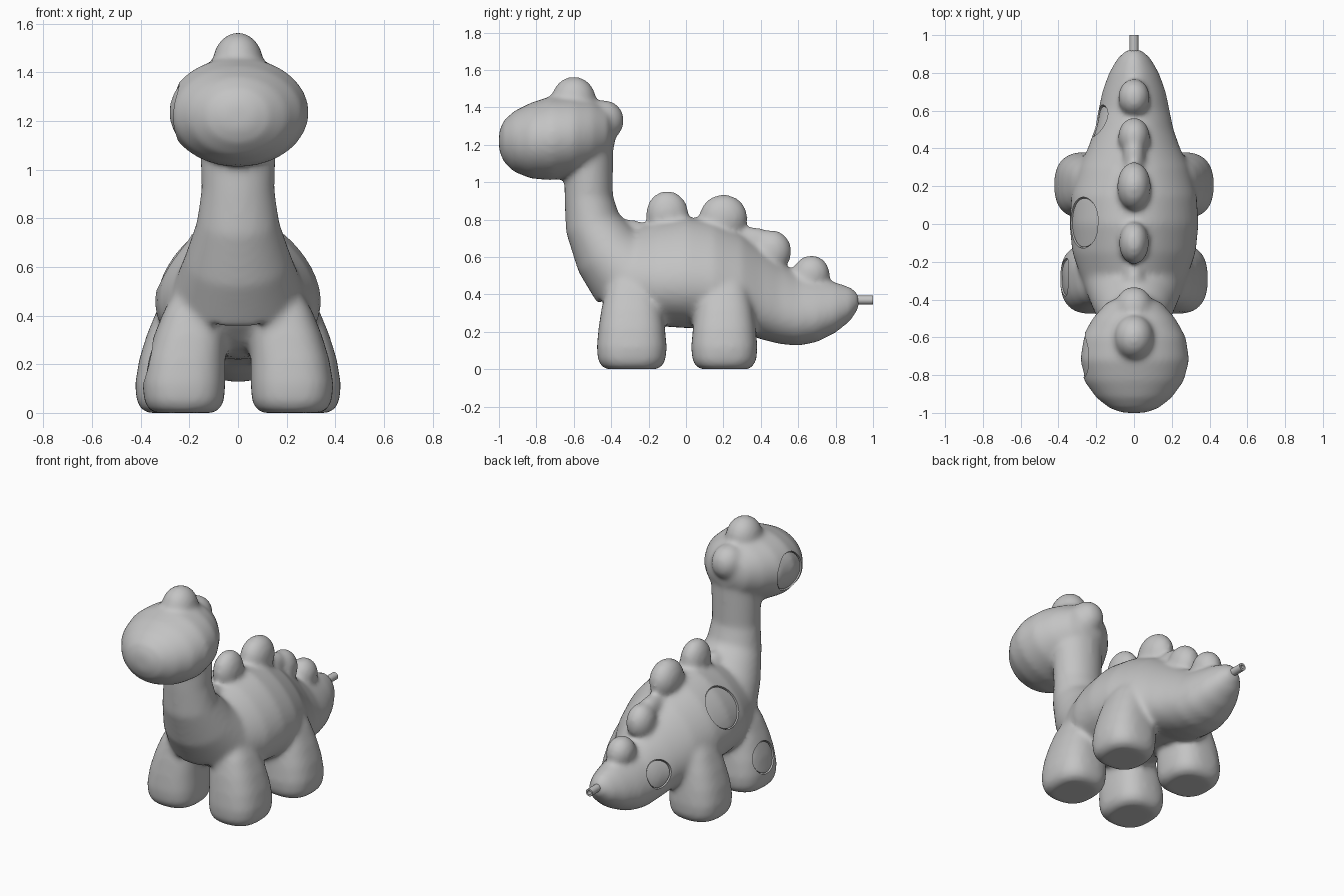
import bpy, bmesh
from math import sin, cos, tau, radians, copysign
from mathutils import Vector, Matrix
from mathutils.bvhtree import BVHTree

cube = bpy.data.objects.get("Cube")
if cube:
    bpy.data.objects.remove(cube)

grey = bpy.data.materials.new("plain grey")
grey.use_nodes = True
grey.diffuse_color = (0.55, 0.55, 0.55, 1)
grey.node_tree.nodes["Principled BSDF"].inputs["Base Color"].default_value = grey.diffuse_color

X, Y, Z = Vector((1, 0, 0)), Vector((0, 1, 0)), Vector((0, 0, 1))
SEGMENTS = 40


def make_object(name, bm):
    bmesh.ops.recalc_face_normals(bm, faces=bm.faces)
    mesh = bpy.data.meshes.new(name)
    bm.to_mesh(mesh)
    bm.free()
    mesh.materials.append(grey)
    obj = bpy.data.objects.new(name, mesh)
    bpy.context.collection.objects.link(obj)
    return obj


def bake(obj):
    """Replace the mesh by the result of the modifiers."""
    bpy.context.view_layer.update()
    graph = bpy.context.evaluated_depsgraph_get()
    mesh = bpy.data.meshes.new_from_object(obj.evaluated_get(graph))
    obj.modifiers.clear()
    obj.data = mesh
    if not mesh.materials:
        mesh.materials.append(grey)


def loft(bm, rings):
    """Closed skin over rings of (centre, u, v, egg, power)."""
    loops = []
    for centre, u, v, egg, power in rings:
        loop = []
        for i in range(SEGMENTS):
            c, s = cos(tau * i / SEGMENTS), sin(tau * i / SEGMENTS)
            a = copysign(abs(c) ** (2 / power), c) * (1 - egg * s)
            b = copysign(abs(s) ** (2 / power), s)
            loop.append(bm.verts.new(centre + u * a + v * b))
        loops.append(loop)
    for low, high in zip(loops, loops[1:]):
        for i in range(SEGMENTS):
            j = (i + 1) % SEGMENTS
            bm.faces.new((low[i], low[j], high[j], high[i]))
    bm.faces.new(loops[0][::-1])
    bm.faces.new(loops[-1])


def long_loft(bm, sections, egg):
    """Sections along y: (y, bottom, top, half width)."""
    loft(bm, [(Vector((0, y, (lo + hi) / 2)), X * w, Z * (hi - lo) / 2, egg, 2)
              for y, lo, hi, w in sections])


def ball(bm, y, z, rx, ry, rz):
    bmesh.ops.create_uvsphere(bm, u_segments=24, v_segments=16, radius=1,
                              matrix=Matrix.Translation((0, y, z)) @ Matrix.Diagonal((rx, ry, rz, 1)))


bm = bmesh.new()

# Torso and tail
long_loft(bm, [(-.44, .45, .6, .08), (-.4, .36, .66, .18), (-.3, .27, .74, .27),
               (-.15, .23, .79, .32), (0, .22, .815, .335), (.15, .215, .79, .325),
               (.3, .195, .725, .285), (.4, .16, .65, .24), (.5, .135, .575, .205),
               (.6, .125, .51, .185), (.7, .145, .485, .165), (.8, .195, .465, .13),
               (.88, .26, .44, .085), (.925, .33, .4, .035)], 0.22)

# Head
long_loft(bm, [(-1, 1.17, 1.27, .06), (-.975, 1.11, 1.33, .13), (-.92, 1.055, 1.38, .2),
               (-.83, 1.02, 1.425, .265), (-.72, 1.01, 1.46, .293), (-.6, 1.03, 1.46, .275),
               (-.5, 1.07, 1.44, .22), (-.42, 1.13, 1.4, .15), (-.38, 1.2, 1.33, .07)], 0)

# Neck, curving into the chest: (y, z, half width, half depth)
neck = [(-.52, 1.24, .16, .13), (-.52, 1.08, .155, .13), (-.52, .92, .15, .13),
        (-.5, .78, .17, .15), (-.42, .63, .22, .19), (-.3, .5, .27, .23)]
points = [Vector((0, y, z)) for y, z, w, d in neck]
rings = []
for i, (y, z, w, d) in enumerate(neck):
    along = (points[min(i + 1, len(neck) - 1)] - points[max(i - 1, 0)]).normalized()
    rings.append((points[i], X * w, along.cross(X) * d, 0, 2))
loft(bm, rings)

# Legs: chunky rounded stumps leaning inward
for side in (-1, 1):
    for x, y, rx, ry in ((.222, -.29, .17, .187), (.25, .205, .173, .177)):
        rings = []
        for z, size, lean in ((0, .72, 0), (.015, .86, 0), (.05, .97, 0), (.12, 1, 0),
                              (.22, .95, .008), (.32, .87, .025), (.42, .75, .045), (.52, .5, .06)):
            rings.append((Vector((side * (x - lean), y, z)), X * rx * size, Y * ry * size, 0, 2.6))
        loft(bm, rings)

# Bumps along the back, on the head and behind it
for bump in ((-.1, .83, .08, .115, .125), (.2, .81, .09, .13, .125), (.46, .63, .085, .105, .115),
             (.67, .51, .085, .1, .1), (-.6, 1.44, .105, .12, .125), (-.44, 1.33, .1, .11, .11),
             (-.3, .72, .06, .12, .08), (.35, .68, .06, .14, .08)):
    ball(bm, *bump)

# Fuse everything into one soft skin
body = make_object("body", bm)
remesh = body.modifiers.new("fuse", 'REMESH')
remesh.mode = 'VOXEL'
remesh.voxel_size = 0.015
soften = body.modifiers.new("soften", 'SMOOTH')
soften.factor = 0.5
soften.iterations = 14
bake(body)

# Round discs set into the right flank: (point near the surface, radius)
skin = bmesh.new()
skin.from_mesh(body.data)
tree = BVHTree.FromBMesh(skin)
skin.free()
discs = [((-.4, -.68, 1.24), .12), ((-.42, .01, .72), .135),
         ((-.5, -.28, .24), .1), ((-.35, .6, .42), .088)]
spots = []
for near, radius in discs:
    place = tree.find_nearest(Vector(near))[0]
    spots.append((place, (Vector(near) - place).normalized(), radius))


def disc_cutter(name, gap):
    cut = bmesh.new()
    for place, normal, radius in spots:
        bmesh.ops.create_cone(cut, cap_ends=True, segments=48, radius1=radius - gap,
                              radius2=radius - gap, depth=0.16,
                              matrix=Matrix.Translation(place) @ normal.to_track_quat('Z', 'Y').to_matrix().to_4x4())
    return make_object(name, cut)


plugs = bpy.data.objects.new("inset_discs", body.data.copy())
bpy.context.collection.objects.link(plugs)
sink = plugs.modifiers.new("sink", 'DISPLACE')
sink.mid_level = 0
sink.strength = -0.008
for obj, operation, gap in ((plugs, 'INTERSECT', 0.006), (body, 'DIFFERENCE', 0)):
    cutter = disc_cutter("disc_cutter", gap)
    cutter.hide_render = True
    boolean = obj.modifiers.new("discs", 'BOOLEAN')
    boolean.operation = operation
    boolean.solver = 'EXACT'
    boolean.object = cutter
    bake(obj)
    bpy.data.objects.remove(cutter)

# Tail peg with a hollow end
bm = bmesh.new()
bmesh.ops.create_cone(bm, cap_ends=True, segments=24, radius1=0.024, radius2=0.024, depth=0.14,
                      matrix=Matrix.Translation((0, .93, .37)) @ Matrix.Rotation(radians(-90), 4, 'X'))
end = max(bm.faces, key=lambda f: f.calc_center_median().y)
bmesh.ops.inset_region(bm, faces=[end], thickness=0.011)
hole = bmesh.ops.extrude_face_region(bm, geom=[end])["geom"]
bmesh.ops.translate(bm, vec=(0, -.04, 0), verts=[v for v in hole if isinstance(v, bmesh.types.BMVert)])
bmesh.ops.delete(bm, geom=[end], context='FACES_ONLY')
peg = make_object("tail_peg", bm)

# Smooth shading that keeps the rims sharp
bpy.ops.object.select_all(action='DESELECT')
for obj in (body, plugs, peg):
    obj.select_set(True)
bpy.context.view_layer.objects.active = body
bpy.ops.object.shade_smooth_by_angle(angle=radians(40))
